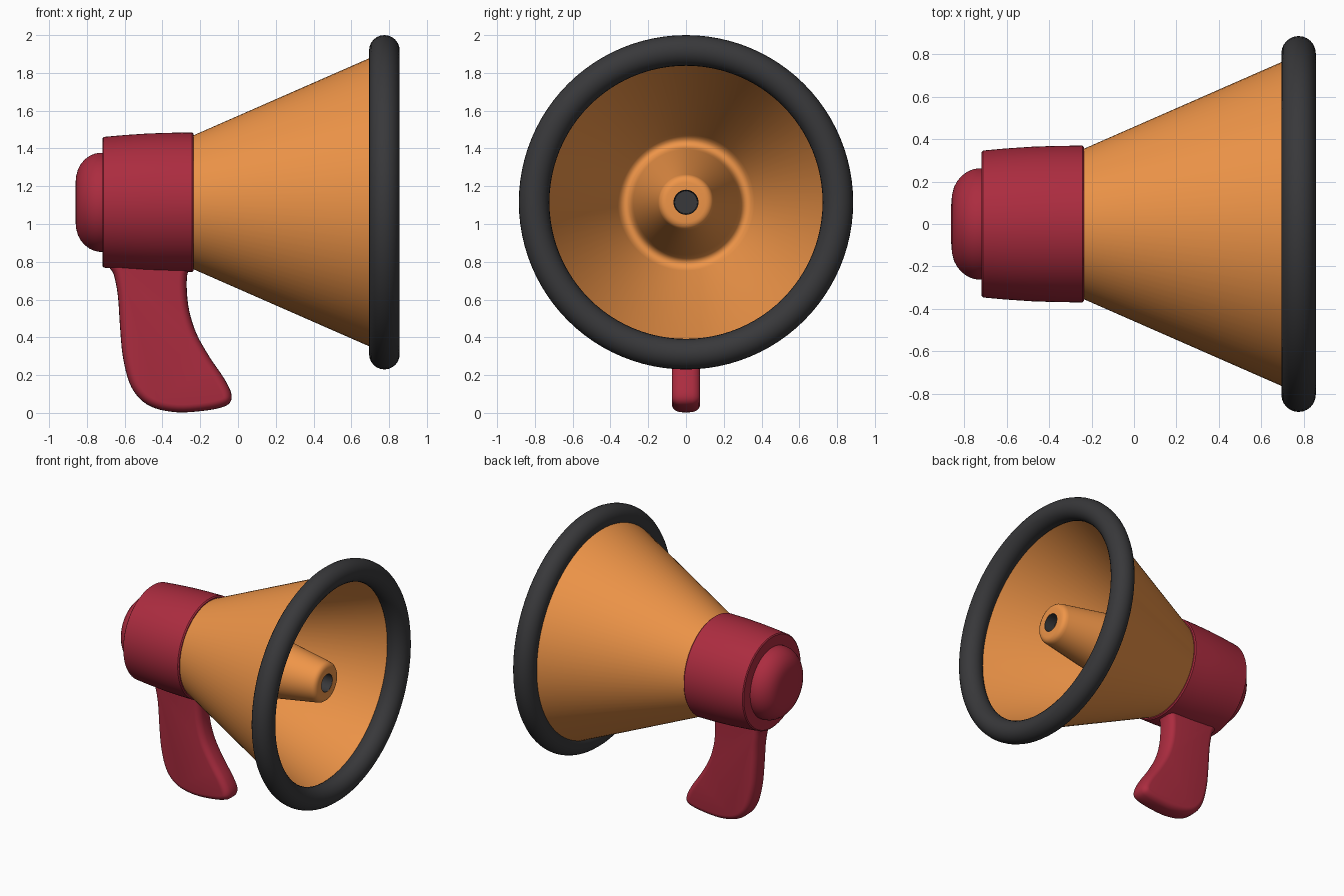
import bpy, bmesh
from math import sin, cos, pi, radians
from mathutils import Vector

if "Cube" in bpy.data.objects:
    bpy.data.objects.remove(bpy.data.objects["Cube"])

AXIS_Z = 1.115  # height of the horn axis


def material(name, rgb):
    m = bpy.data.materials.new(name)
    m.diffuse_color = (*rgb, 1)
    m.use_nodes = True
    m.node_tree.nodes["Principled BSDF"].inputs["Base Color"].default_value = m.diffuse_color
    return m


ORANGE = material("orange", (0.86, 0.30, 0.065))
RED = material("red", (0.41, 0.025, 0.05))
DARK = material("dark", (0.04, 0.04, 0.043))


def finish(bm, name, mat, angle=35):
    bmesh.ops.remove_doubles(bm, verts=bm.verts, dist=1e-5)
    bmesh.ops.recalc_face_normals(bm, faces=bm.faces)
    me = bpy.data.meshes.new(name)
    bm.to_mesh(me)
    bm.free()
    ob = bpy.data.objects.new(name, me)
    bpy.context.collection.objects.link(ob)
    me.materials.append(mat)
    bpy.ops.object.select_all(action='DESELECT')
    ob.select_set(True)
    bpy.context.view_layer.objects.active = ob
    bpy.ops.object.shade_smooth_by_angle(angle=radians(angle))
    return ob


def revolve(name, profile, mat, closed=False, steps=96):
    """Spin (x, radius) points around the horn axis."""
    bm = bmesh.new()
    vs = [bm.verts.new((x, 0, AXIS_Z + r)) for x, r in profile]
    es = [bm.edges.new(p) for p in zip(vs, vs[1:])]
    if closed:
        es.append(bm.edges.new((vs[-1], vs[0])))
    bmesh.ops.spin(bm, geom=vs + es, cent=(0, 0, AXIS_Z), axis=(1, 0, 0),
                   angle=2 * pi, steps=steps, use_merge=True)
    return finish(bm, name, mat)


def smooth_loop(pts, n):
    """Closed Catmull-Rom curve through the points."""
    out, c = [], len(pts)
    for i in range(c):
        a, b, d, e = (Vector(pts[(i + k) % c]) for k in (-1, 0, 1, 2))
        for j in range(n):
            t = j / n
            out.append(0.5 * (2 * b + (d - a) * t + (2 * a - 5 * b + 4 * d - e) * t ** 2
                              + (3 * b - a - 3 * d + e) * t ** 3))
    return out


# Horn: outer cone, inner cone, floor fillet and central tube
revolve("horn", [
    (-0.28, 0), (-0.28, 0.335), (0.78, 0.80), (0.78, 0.775),
    (-0.165, 0.362), (-0.188, 0.347), (-0.198, 0.332), (-0.2, 0.318),
    (-0.192, 0.302), (-0.17, 0.289), (-0.13, 0.279),
    (0.70, 0.147), (0.718, 0.142), (0.731, 0.132), (0.738, 0.118), (0.74, 0.105),
    (0.74, 0.066), (0.62, 0.066), (0.62, 0)], ORANGE)

# Dark lining of the tube opening
revolve("tube_opening", [(0.739, 0.068), (0.739, 0.064), (0.66, 0.06), (0.66, 0),
                         (0.63, 0), (0.63, 0.068)], DARK, closed=True, steps=48)

# Rubber rim
revolve("rim", [(0.775 + 0.081 * cos(a * pi / 12), 0.804 + 0.081 * sin(a * pi / 12))
                for a in range(24)], DARK, closed=True)

# Body housing
revolve("body", [(-0.717, 0), (-0.717, 0.338), (-0.711, 0.346), (-0.6, 0.356),
                 (-0.48, 0.364), (-0.36, 0.368), (-0.243, 0.369),
                 (-0.235, 0.362), (-0.235, 0)], RED)

# Domed back cap
revolve("back_cap", [(-0.70, 0), (-0.70, 0.262), (-0.735, 0.262), (-0.76, 0.257),
                     (-0.785, 0.246), (-0.81, 0.228), (-0.832, 0.203), (-0.848, 0.173),
                     (-0.857, 0.138), (-0.861, 0.09), (-0.861, 0)], RED)

# Handle: curved outline with rounded edges
outline = smooth_loop([
    (-0.66, 0.84), (-0.68, 0.775), (-0.657, 0.73), (-0.636, 0.62), (-0.625, 0.46),
    (-0.61, 0.30), (-0.575, 0.16), (-0.52, 0.075), (-0.44, 0.025), (-0.32, 0.003),
    (-0.19, 0.010), (-0.09, 0.028), (-0.042, 0.055), (-0.036, 0.105), (-0.075, 0.185),
    (-0.15, 0.295), (-0.22, 0.42), (-0.258, 0.54), (-0.271, 0.65), (-0.268, 0.735),
    (-0.25, 0.775), (-0.27, 0.84)], 4)
count = len(outline)
normals = []
for i in range(count):
    t = (outline[(i + 1) % count] - outline[i - 1]).normalized()
    normals.append(Vector((-t.y, t.x)))  # points inward on this loop
bm = bmesh.new()
rings = []
for k in range(-6, 7):
    a = k / 6 * pi / 2
    inset = 0.042 * (1 - cos(a))
    y = 0.02 * (k > 0) - 0.02 * (k < 0) + 0.055 * sin(a)
    rings.append([bm.verts.new((p.x + n.x * inset, y, p.y + n.y * inset))
                  for p, n in zip(outline, normals)])
for r0, r1 in zip(rings, rings[1:]):
    for i in range(count):
        j = (i + 1) % count
        bm.faces.new((r0[i], r0[j], r1[j], r1[i]))
bm.faces.new(rings[0])
bm.faces.new(rings[-1])
finish(bm, "handle", RED, 50)
